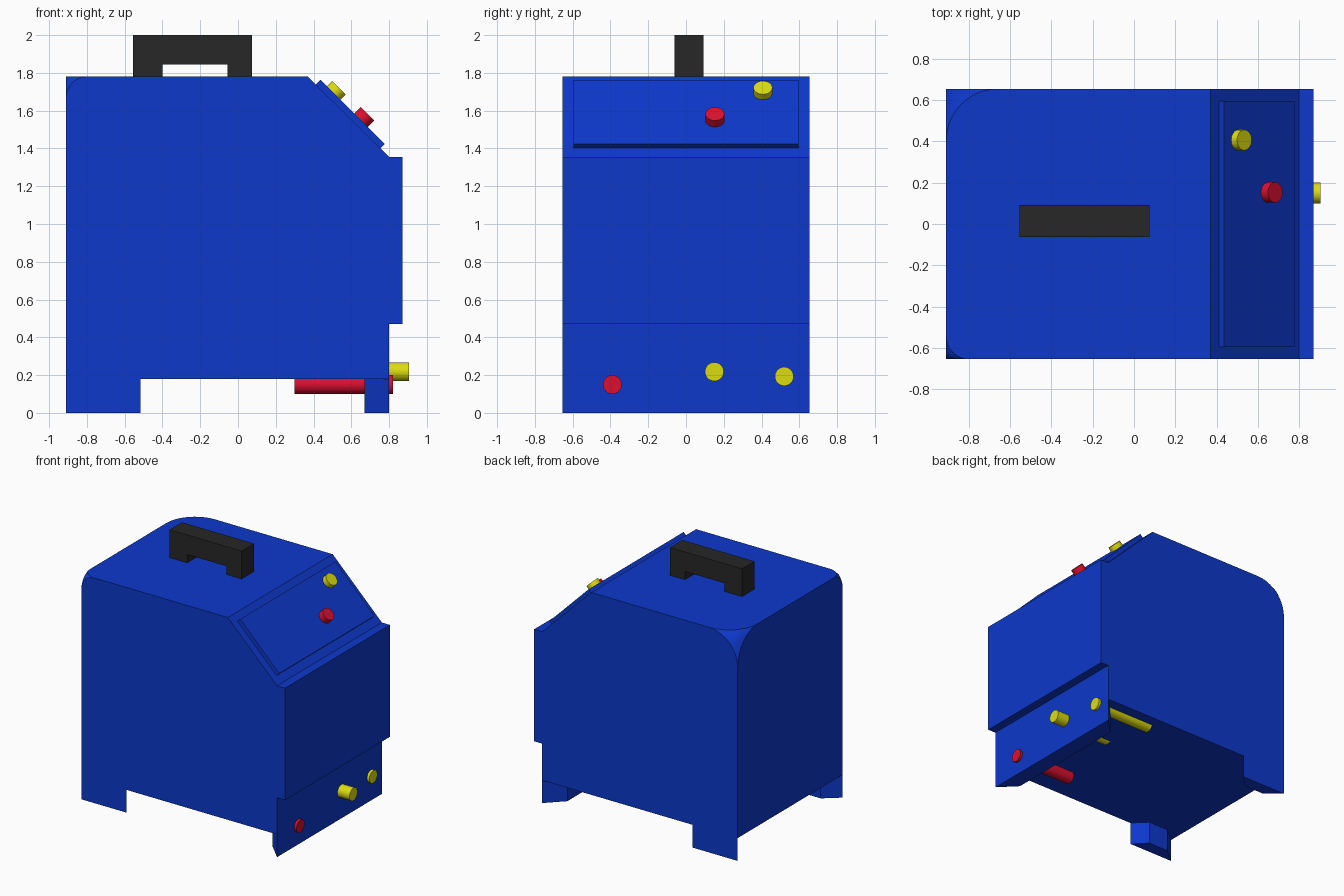
import bpy, bmesh, math
from mathutils import Vector

if "Cube" in bpy.data.objects:
    bpy.data.objects.remove(bpy.data.objects["Cube"])


def material(name, rgb):
    m = bpy.data.materials.new(name)
    m.diffuse_color = (*rgb, 1)
    m.use_nodes = True
    m.node_tree.nodes["Principled BSDF"].inputs["Base Color"].default_value = m.diffuse_color
    return m


BLUE = material("blue_paint", (0.004, 0.04, 0.60))
BLACK = material("black_plastic", (0.02, 0.02, 0.02))
RED = material("red_plastic", (0.70, 0.005, 0.03))
YELLOW = material("yellow_plastic", (0.72, 0.72, 0.005))


def finish(bm, name, mat):
    bmesh.ops.recalc_face_normals(bm, faces=bm.faces)
    me = bpy.data.meshes.new(name)
    bm.to_mesh(me)
    bm.free()
    ob = bpy.data.objects.new(name, me)
    bpy.context.collection.objects.link(ob)
    me.materials.append(mat)
    return ob


def prism(points, offset):
    """Extrude a closed outline of 3D points along an offset."""
    bm = bmesh.new()
    face = bm.faces.new([bm.verts.new(p) for p in points])
    out = bmesh.ops.extrude_face_region(bm, geom=[face])
    # keep the starting cap so the prism is closed
    top = [v for v in out["geom"] if isinstance(v, bmesh.types.BMVert)]
    bmesh.ops.translate(bm, verts=top, vec=offset)
    if len(bm.faces) < len(points) + 2:
        bm.faces.new([v for v in face.verts] if face.is_valid else
                     [v for v in bm.verts if v not in top])
    return bm


def side_prism(profile, y0, y1):
    return prism([(x, y0, z) for x, z in profile], (0, y1 - y0, 0))


def smooth(ob):
    bpy.ops.object.select_all(action='DESELECT')
    bpy.context.view_layer.objects.active = ob
    ob.select_set(True)
    bpy.ops.object.shade_smooth_by_angle(angle=math.radians(35))


def rod(name, mat, end, direction, length, r=0.05):
    """Cylinder whose outer cap is centred on end."""
    d = Vector(direction).normalized()
    bpy.ops.mesh.primitive_cylinder_add(
        vertices=32, radius=r, depth=length, location=Vector(end) - d * length / 2,
        rotation=d.to_track_quat('Z', 'Y').to_euler())
    ob = bpy.context.object
    ob.name = name
    ob.data.materials.append(mat)
    smooth(ob)


# Housing: extruded side profile with two rounded rear top corners
W = 0.655
profile = [(-0.91, 0.18), (0.80, 0.18), (0.80, 0.47), (0.87, 0.47),
           (0.87, 1.355), (0.80, 1.355), (0.37, 1.78), (-0.91, 1.78)]
bm = side_prism(profile, -W, W)
for y, r in ((W, 0.25), (-W, 0.11)):
    corner = min(bm.verts, key=lambda v: (v.co - Vector((-0.91, y, 1.78))).length)
    bmesh.ops.bevel(bm, geom=[corner], offset=r, offset_type='OFFSET',
                    segments=10, profile=0.5, affect='VERTICES')
smooth(finish(bm, "housing", BLUE))

# Rear feet: tapered blocks mirrored in y
for s, side in ((-1, "front"), (1, "back")):
    foot = [(-0.91, W), (-0.515, W), (-0.615, 0.555), (-0.79, 0.555)]
    finish(prism([(x, s * y, 0) for x, y in foot], (0, 0, 0.18)), side + "_foot", BLUE)

# Wide foot under the connector face
base = [(0.80, -W), (0.80, W), (0.67, 0.525), (0.67, -0.525)]
finish(prism([(x, y, 0) for x, y in base], (0, 0, 0.18)), "connector_foot", BLUE)

# Sloped control panel
panel = [(0.412, 1.738), (0.437, 1.763), (0.777, 1.423), (0.752, 1.40)]
finish(side_prism(panel, -0.595, 0.595), "control_panel", BLUE)

# Carry handle
handle = [(-0.555, 1.78), (-0.40, 1.78), (-0.40, 1.845), (-0.055, 1.845),
          (-0.055, 1.78), (0.075, 1.78), (0.075, 2.0), (-0.555, 2.0)]
finish(side_prism(handle, -0.062, 0.093), "carry_handle", BLACK)

# Panel buttons
rod("yellow_button", YELLOW, (0.535, 0.407, 1.722), (1, 0, 1), 0.09)
rod("red_button", RED, (0.685, 0.153, 1.583), (1, 0, 1), 0.10)

# Connectors running through the lower face
for name, mat, x, y, z in (("red_connector", RED, 0.82, -0.39, 0.15),
                           ("long_yellow_connector", YELLOW, 0.905, 0.15, 0.218),
                           ("short_yellow_connector", YELLOW, 0.82, 0.52, 0.193)):
    rod(name, mat, (x, y, z), (1, 0, 0), 0.52)
